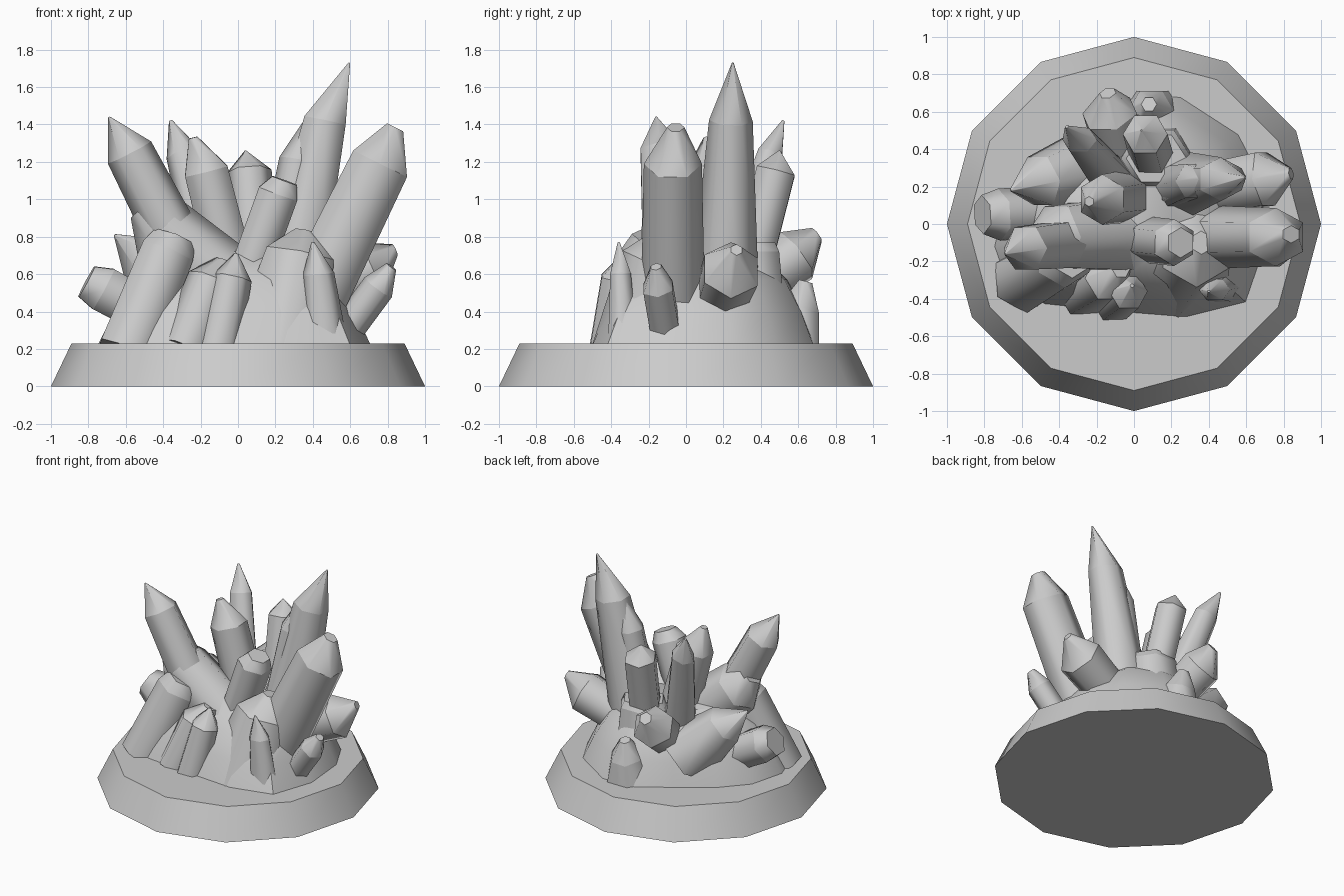
import bpy
import bmesh
import math
from mathutils import Vector

default_cube = bpy.data.objects.get("Cube")
if default_cube:
    bpy.data.objects.remove(default_cube, do_unlink=True)

# One stone colour for everything
stone = bpy.data.materials.new("grey stone")
stone.use_nodes = True
colour = (.6, .6, .6, 1)
stone.diffuse_color = colour
stone.node_tree.nodes["Principled BSDF"].inputs["Base Color"].default_value = colour


def finish(name, bm):
    """Turn a bmesh into a named object with smooth faces and marked sharp edges."""
    bmesh.ops.recalc_face_normals(bm, faces=bm.faces)
    for face in bm.faces:
        face.smooth = True
    mesh = bpy.data.meshes.new(name)
    bm.to_mesh(mesh)
    bm.free()
    mesh.materials.append(stone)
    part = bpy.data.objects.new(name, mesh)
    bpy.context.collection.objects.link(part)
    return part


def loft(bm, rings):
    """Skin a list of point rings, capping both ends; returns the vertex rings."""
    loops = [[bm.verts.new(point) for point in ring] for ring in rings]
    count = len(loops[0])
    for low, high in zip(loops, loops[1:]):
        for i in range(count):
            j = (i + 1) % count
            bm.faces.new((low[i], low[j], high[j], high[i]))
    bm.faces.new(loops[0][::-1])
    bm.faces.new(loops[-1])
    return loops


def sharpen(bm, angle):
    bmesh.ops.recalc_face_normals(bm, faces=bm.faces)
    for edge in bm.edges:
        edge.smooth = edge.calc_face_angle(0) < math.radians(angle)


def crystal(name, base, shoulder, tip, radius, root=1.0, blunt=.04, turn=0, depth=1.0):
    """Six-sided prism from base to shoulder, tapering to a pointed or blunt tip."""
    base, shoulder, tip = Vector(base), Vector(shoulder), Vector(tip)
    axis = (shoulder - base).normalized()
    across = Vector((0, 1, 0))
    across = (across - axis * across.dot(axis)).normalized()
    side = axis.cross(across)

    def ring(centre, size):
        points = []
        for i in range(6):
            a = math.radians(turn + 60 * i)
            points.append(centre + size * (side * math.cos(a) + across * math.sin(a) * depth))
        return points

    bm = bmesh.new()
    loops = loft(bm, [ring(base, radius * root), ring(shoulder, radius), ring(tip, radius * blunt)])
    # The rims of the cap stay crisp, the long sides are softly shaded
    for loop in loops:
        for edge in bm.edges:
            if all(v in loop for v in edge.verts):
                edge.smooth = False
    return finish(name, bm)


# Twelve-sided plinth
def circle(radius, z):
    return [(radius * math.cos(i * math.pi / 6), radius * math.sin(i * math.pi / 6), z) for i in range(12)]


bm = bmesh.new()
loft(bm, [circle(1, 0), circle(.89, .23)])
sharpen(bm, 40)
finish("plinth", bm)

# Rocky mound: one outline shrunk upwards
outline = [(.71, -.1), (.68, .25), (.56, .48), (.25, .68), (.03, .7), (-.25, .52), (-.5, .35), (-.68, .15),
           (-.75, -.12), (-.68, -.32), (-.48, -.43), (-.1, -.47), (.28, -.5), (.6, -.42)]
levels = [(1, .22), (.88, .4), (.72, .57), (.45, .72)]
bm = bmesh.new()
loft(bm, [[(x * size, .13 + (y - .13) * size, z) for x, y in outline] for size, z in levels])
sharpen(bm, 40)
finish("rock_mound", bm)

# Tall upper crystals
crystal("tall_crystal", (.29, .21, .6), (.465, .24, 1.42), (.595, .25, 1.73), .13, root=1.5, turn=30, depth=.9)
crystal("tall_crystal_side", (.23, .2, .65), (.325, .23, 1.21), (.44, .245, 1.5), .105, root=1.2, blunt=.3)
crystal("large_left_crystal", (.38, -.07, .42), (.76, -.07, 1.19), (.84, -.055, 1.385), .185,
        root=1.1, blunt=.3, turn=30, depth=.84)
crystal("large_right_crystal", (-.27, -.1, .65), (-.58, -.13, 1.25), (-.69, -.16, 1.44), .13, root=1.15)
crystal("right_crystal_shelf", (-.05, -.05, .52), (-.41, -.07, .84), (-.51, -.09, .97), .19, root=1.2, blunt=.5)
crystal("middle_crystal", (-.03, .15, .6), (-.17, .13, 1.15), (-.24, .12, 1.33), .135, root=1.05, turn=30, blunt=.2)
crystal("back_blade_crystal", (-.12, .24, .6), (-.29, .45, 1.24), (-.36, .52, 1.42), .095, root=1.4, blunt=.1, depth=.8)
crystal("back_middle_crystal", (.1, .34, .6), (.06, .48, 1.15), (.04, .5, 1.26), .12)
crystal("front_middle_crystal", (.04, -.08, .55), (.215, -.1, 1.03), (.25, -.1, 1.1), .125, blunt=.65, turn=30)

# Rock ledge behind the tall crystals
crystal("back_ledge", (.12, .35, .4), (.12, .35, .72), (.12, .35, .77), .19, root=1.2, blunt=.85, depth=.9)

# Short crystals around the sides
crystal("right_stub_crystal", (-.42, .07, .36), (-.72, .05, .52), (-.81, .05, .56), .14, root=.95, blunt=.75, turn=30)
crystal("right_back_crystal", (-.22, .3, .4), (-.5, .23, .68), (-.66, .18, .81), .15, root=1.5)
crystal("left_back_crystal", (.35, .18, .46), (.7, .24, .62), (.84, .27, .73), .165, root=.9, blunt=.2)
crystal("left_small_crystal", (.58, -.11, .3), (.75, -.15, .53), (.82, -.16, .64), .09, blunt=.35)
crystal("back_stub_crystal", (-.05, .3, .48), (-.13, .59, .7), (-.14, .7, .81), .155, root=.9, blunt=.3)
crystal("back_low_crystal", (.1, .55, .2), (.09, .61, .42), (.08, .64, .56), .12, root=1.6, blunt=.35)

# Low crystals along the front
crystal("front_crystal", (-.11, -.41, .2), (-.03, -.36, .58), (-.01, -.33, .71), .105, root=1.15, blunt=.1)
crystal("front_side_crystal", (-.28, -.36, .2), (-.14, -.29, .57), (-.07, -.24, .67), .13, root=1.1, blunt=.4)
crystal("front_left_blade", (.46, -.34, .28), (.43, -.35, .6), (.4, -.36, .77), .085, root=1.35, blunt=.1, depth=.75)
crystal("front_right_slab", (-.59, -.3, .18), (-.38, -.18, .71), (-.34, -.16, .79), .165, root=1.1, blunt=.8, turn=30)
crystal("front_left_ridge", (.22, -.2, .15), (.33, -.13, .7), (.36, -.1, .83), .21, root=1.5, blunt=.3, turn=30)
